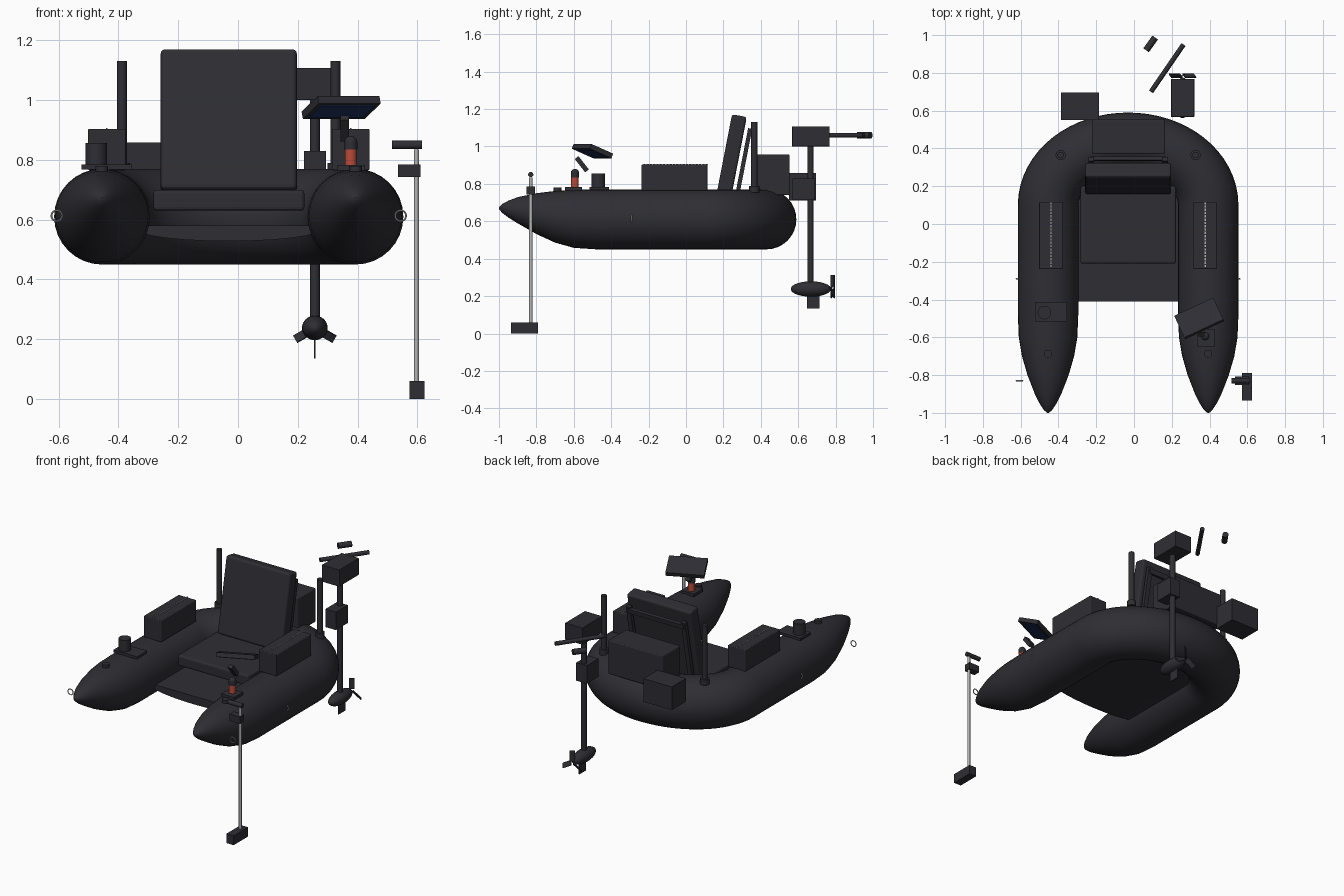
import bpy, bmesh
from math import sin, cos, pi, radians
from mathutils import Vector, Matrix

if "Cube" in bpy.data.objects:
    bpy.data.objects.remove(bpy.data.objects["Cube"])


def material(name, colour):
    m = bpy.data.materials.new(name)
    m.use_nodes = True
    m.diffuse_color = (*colour, 1)
    m.node_tree.nodes["Principled BSDF"].inputs["Base Color"].default_value = (*colour, 1)
    return m


DARK = material("charcoal", (0.027, 0.027, 0.034))
METAL = material("light_metal", (0.45, 0.45, 0.45))
RED = material("signal_red", (0.50, 0.07, 0.04))
BLUE = material("screen_blue", (0.012, 0.03, 0.11))
CX = -0.031      # centre line of the boat
HALF = 0.424     # centre line to tube axis


def finish(name, bm, mat, smooth=False):
    bmesh.ops.recalc_face_normals(bm, faces=bm.faces)
    me = bpy.data.meshes.new(name)
    bm.to_mesh(me)
    bm.free()
    ob = bpy.data.objects.new(name, me)
    bpy.context.collection.objects.link(ob)
    me.materials.append(mat)
    if smooth:
        bpy.ops.object.select_all(action="DESELECT")
        ob.select_set(True)
        bpy.context.view_layer.objects.active = ob
        bpy.ops.object.shade_smooth_by_angle(angle=radians(40))
    return ob


def box(name, centre, size, mat=DARK, rot=(0, 0, 0), bevel=0.0):
    bm = bmesh.new()
    bmesh.ops.create_cube(bm, size=1, matrix=Matrix.Diagonal((*size, 1)))
    ob = finish(name, bm, mat)
    ob.location = centre
    ob.rotation_euler = [radians(a) for a in rot]
    if bevel:
        mod = ob.modifiers.new("bevel", "BEVEL")
        mod.width, mod.segments = bevel, 3
    return ob


def span(name, x, y, z, **kw):
    ranges = (x, y, z)
    return box(name, [(a + b) / 2 for a, b in ranges], [b - a for a, b in ranges], **kw)


def rod(name, start, end, radius, mat=DARK, sides=24):
    a, b = Vector(start), Vector(end)
    bm = bmesh.new()
    bmesh.ops.create_cone(bm, cap_ends=True, segments=sides, radius1=radius,
                          radius2=radius, depth=(b - a).length)
    turn = (b - a).to_track_quat("Z", "Y").to_matrix().to_4x4()
    bm.transform(Matrix.Translation((a + b) / 2) @ turn)
    return finish(name, bm, mat, True)


def ball(name, centre, size):
    bm = bmesh.new()
    bmesh.ops.create_uvsphere(bm, u_segments=24, v_segments=16, radius=1)
    bm.transform(Matrix.Translation(centre) @ Matrix.Diagonal((*size, 1)))
    return finish(name, bm, DARK, True)


def sweep(name, stations, sides, mat, closed=False):
    """Tube through (centre, side direction, up direction, radius) stations."""
    bm = bmesh.new()
    rings = [[bm.verts.new(c + (u * cos(2 * pi * k / sides) + v * sin(2 * pi * k / sides)) * r)
              for k in range(sides)] for c, u, v, r in stations]
    pairs = list(zip(rings, rings[1:])) + ([(rings[-1], rings[0])] if closed else [])
    for p, q in pairs:
        for k in range(sides):
            n = (k + 1) % sides
            bm.faces.new((p[k], p[n], q[n], q[k]))
    if not closed:
        bm.faces.new(rings[0])
        bm.faces.new(rings[-1])
    return finish(name, bm, mat, True)


# Inflated U-shaped hull with tapered, raised bow tips
UP = Vector((0, 0, 1))
taper = [(-1, .004, .67), (-.985, .022, .669), (-.95, .045, .665), (-.9, .07, .659),
         (-.8, .109, .641), (-.7, .138, .624), (-.6, .155, .613), (-.48, .16, .61), (-.2, .16, .61)]
left = [(Vector((CX - HALF, y, z)), Vector((1, 0, 0)), UP, r) for y, r, z in taper]
right = [(Vector((CX + HALF, y, z)), Vector((-1, 0, 0)), UP, r) for y, r, z in reversed(taper)]
bend = []
for i in range(33):
    t = pi - pi * i / 32
    inward = Vector((-cos(t) / HALF, -sin(t) / 0.33, 0)).normalized()
    bend.append((Vector((CX + HALF * cos(t), 0.1 + 0.33 * sin(t), 0.61)), inward, UP, 0.16))
sweep("hull_tube", left + bend + right, 32, DARK)

# Floor with a sagging underside
bm = bmesh.new()
outline = [(CX - 0.3, 0.58), (CX + 0.3, 0.58)]
outline += [(CX + 0.3 * cos(pi * i / 12), 0.565 - 0.037 * sin(pi * i / 12)) for i in range(13)]
face = bm.faces.new([bm.verts.new((x, -0.41, z)) for x, z in outline])
back = bmesh.ops.extrude_face_region(bm, geom=[face])["geom"]
bmesh.ops.translate(bm, vec=(0, 0.72, 0), verts=[v for v in back if isinstance(v, bmesh.types.BMVert)])
finish("floor", bm, DARK)

# Seat
span("seat_cushion", (-.283, .222), (-.21, .2), (.63, .70), bevel=.012)
box("seat_back", (CX, .24, .93), (.455, .08, .478), rot=(-11, 0, 0), bevel=.014)
for side in (-1, 1):
    x = CX + side * 0.195
    box("seat_strut", (x, .305, .9), (.03, .022, .40), rot=(-11, 0, 0))
box("seat_crossbar", (CX, .345, 1.07), (.40, .02, .03), rot=(-11, 0, 0))

# Rear storage and battery
span("rear_bag", (-.222, .165), (.372, .553), (.74, .957), bevel=.006)
span("battery_box", (-.386, -.185), (.55, .695), (.71, .858))

# Parts repeated on both tubes
for side in (-1, 1):
    x = CX + side * HALF
    pocket = CX + side * 0.408
    span("side_bag", (pocket - .063, pocket + .063), (-.238, .116), (.765, .903), bevel=.005)
    for i in range(20):
        y = -0.228 + i * 0.0175
        span("zipper_tooth", (pocket - .003, pocket + .003), (y, y + .012), (.902, .907), mat=METAL)
    post = CX + side * 0.357
    rod("rod_holder", (post, .365, .76), (post, .365, 1.13), .017)
    rod("rod_holder_base", (post, .365, .755), (post, .365, .79), .027)
    rod("air_valve", (x, -.687, .74), (x, -.687, .78), .021)
    for y in (-.83, -.29):
        centre = Vector((CX + side * 0.575, y, .613))
        loop = []
        for i in range(20):
            out = Vector((cos(i * pi / 10), 0, sin(i * pi / 10)))
            loop.append((centre + out * 0.018, out, Vector((0, 1, 0)), .003))
        sweep("tie_ring", loop, 8, METAL, closed=True)

# Cup on the right tube
span("cup_plate", (-.523, -.355), (-.515, -.412), (.768, .784))
rod("cup", (-.474, -.469, .78), (-.474, -.469, .856), .036)

# Signal lamp and tilted display on the left tube
span("lamp_plate", (.333, .425), (-.648, -.556), (.765, .783))
rod("lamp_body", (.377, -.594, .78), (.377, -.594, .836), .02, RED)
rod("lamp_collar", (.377, -.594, .834), (.377, -.594, .86), .022)
ball("lamp_cap", (.377, -.594, .858), (.022, .022, .022))
box("display_arm", (.357, -.557, .905), (.03, .025, .09), rot=(38, 0, 0))
tilt = (-22, 0, 25)
case = box("display_case", (.345, -.5, .975), (.228, .137, .027), rot=tilt)
normal = case.rotation_euler.to_matrix() @ UP
box("display_screen", case.location - normal * 0.0145, (.196, .108, .004), BLUE, tilt)

# Anchor pole at the bow
rod("anchor_pole", (.597, -.83, .05), (.597, -.83, .835), .009, METAL)
span("anchor_weight", (.573, .624), (-.935, -.79), (0, .06))
span("pole_clamp", (.535, .61), (-.852, -.808), (.742, .785))
rod("pole_handle", (.515, -.83, .85), (.615, -.83, .85), .014)

# Outboard motor
MX, MY = 0.257, 0.666
rod("motor_shaft", (MX, MY, .24), (MX, MY, 1.02), .017)
span("motor_head", (.196, .32), (.567, .768), (1.0, 1.108), bevel=.003)
span("motor_bracket", (.22, .295), (.57, .69), (.715, .83))
rod("tiller", (.09, .70, 1.06), (.262, .95, 1.06), .013)
rod("tiller_grip", (.064, .92, 1.06), (.112, .987, 1.06), .018)
ball("motor_pod", (MX, MY + .002, .238), (.043, .108, .041))
span("motor_skeg", (MX - .003, MX + .003), (.648, .715), (.135, .23))
for k in range(3):
    angle = radians(90 + 120 * k)
    out = Vector((cos(angle), 0, sin(angle)))
    blade = box("propeller_blade", Vector((MX, .785, .238)) + out * 0.042, (.068, .005, .032))
    blade.matrix_world = (Matrix.Translation(blade.location) @ Matrix.Rotation(-angle, 4, "Y")
                          @ Matrix.Rotation(radians(35), 4, "X"))
